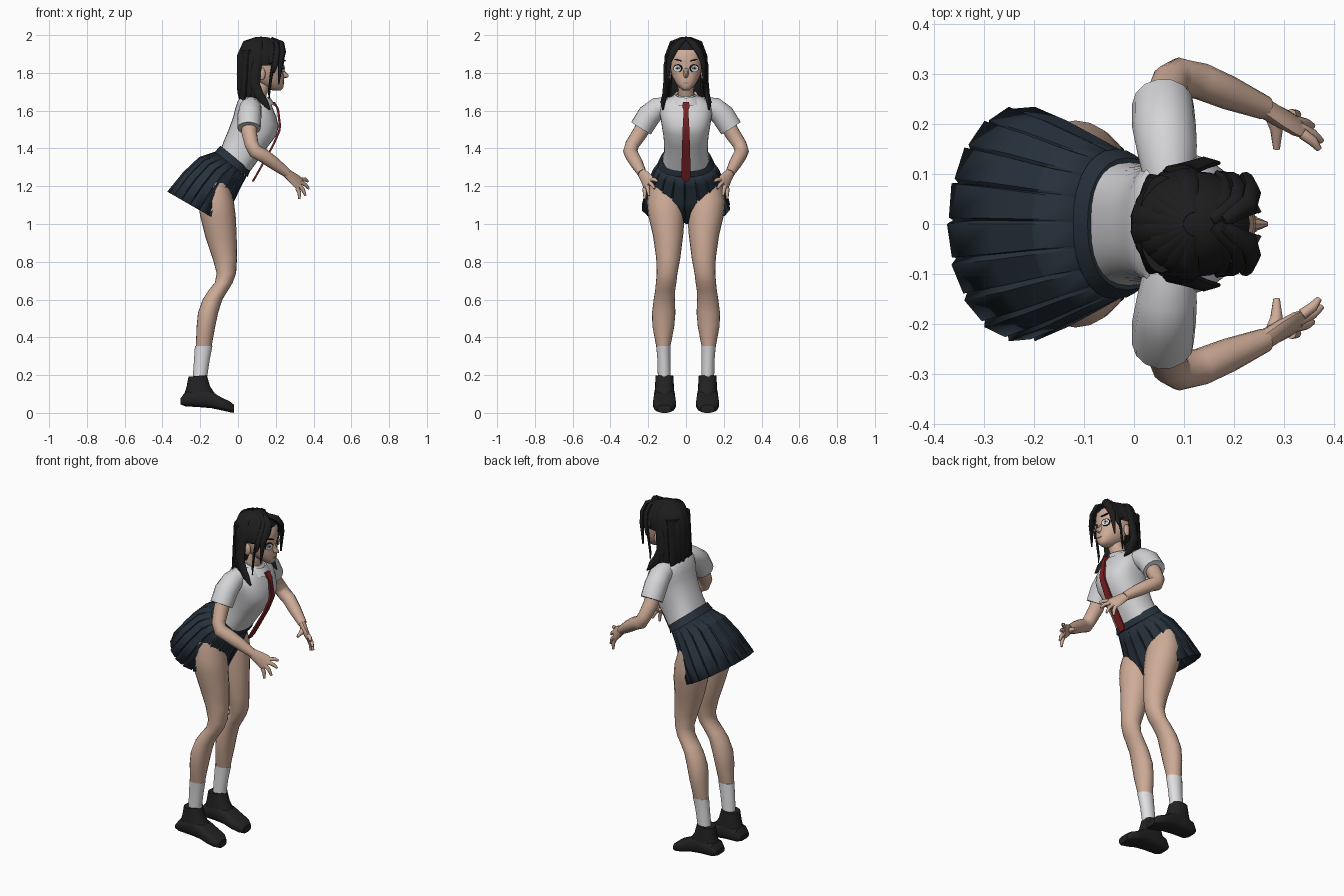
import bpy, bmesh, math
from mathutils import Vector as V, Matrix


def material(name, r, g, b):
    m = bpy.data.materials.new(name)
    m.diffuse_color = (r, g, b, 1)
    return m


SKIN = material("skin", .62, .41, .31)
SHIRT = material("shirt white", .66, .66, .68)
NAVY = material("navy cloth", .02, .031, .044)
HAIR = material("black hair", .012, .012, .013)
RED = material("tie red", .20, .014, .017)
SHOE = material("shoe black", .016, .016, .017)
WHITE = material("white", .75, .75, .77)
GREY = material("iris grey", .35, .37, .4)
LIP = material("lip", .36, .17, .13)


def finish(bm, name, mat, angle=35):
    bmesh.ops.recalc_face_normals(bm, faces=bm.faces)
    me = bpy.data.meshes.new(name)
    bm.to_mesh(me)
    bm.free()
    me.materials.append(mat)
    for p in me.polygons:
        p.use_smooth = True
    me.set_sharp_from_angle(angle=math.radians(angle))
    ob = bpy.data.objects.new(name, me)
    bpy.context.collection.objects.link(ob)
    return ob


def loft(name, rings, mat, caps=True, angle=35):
    bm = bmesh.new()
    rows = [[bm.verts.new(p) for p in r] for r in rings]
    n = len(rows[0])
    for a, b in zip(rows, rows[1:]):
        for i in range(n):
            bm.faces.new((a[i], a[(i + 1) % n], b[(i + 1) % n], b[i]))
    if caps:
        bm.faces.new(rows[0])
        bm.faces.new(rows[-1])
    return finish(bm, name, mat, angle)


def power(c, p):
    return math.copysign(abs(c) ** (2 / p), c)


def ring(xb, zb, xf, zf, w, y=0, p=2, n=20):
    """Closed section spanning two points of the side profile, half width w."""
    c, u = V(((xb + xf) / 2, y, (zb + zf) / 2)), V(((xf - xb) / 2, 0, (zf - zb) / 2))
    return [c + u * power(math.cos(a), p) + V((0, w * power(math.sin(a), p), 0))
            for a in (math.tau * i / n for i in range(n))]


def tube(name, path, sizes, mat, out=None, n=10):
    """Tapered limb; sizes are (width, thickness); out(point) gives the thickness direction."""
    pts, rings = [V(p) for p in path], []
    for i, p in enumerate(pts):
        t = (pts[min(i + 1, len(pts) - 1)] - pts[max(i - 1, 0)]).normalized()
        o = out(p) if out else V((1, 0.01, 0.3))
        w = t.cross(o).normalized()
        d = w.cross(t).normalized()
        rw, rd = sizes[i] if isinstance(sizes[i], tuple) else (sizes[i],) * 2
        rings.append([p + w * rw * math.cos(a) + d * rd * math.sin(a)
                      for a in (math.tau * k / n for k in range(n))])
    return loft(name, rings, mat, angle=50)


def ball(name, loc, size, mat, keep=None):
    bm = bmesh.new()
    bmesh.ops.create_uvsphere(bm, u_segments=24, v_segments=14, radius=1,
                              matrix=Matrix.Translation(loc) @ Matrix.Diagonal((*size, 1)))
    if keep:
        bmesh.ops.delete(bm, geom=[f for f in bm.faces if not keep(f.calc_center_median())], context='FACES')
    return finish(bm, name, mat, 50)


def plate(name, loc, normal, ry, rz, mat, tilt=0, sides=16):
    bm = bmesh.new()
    q = V(normal).to_track_quat('Z', 'Y').to_matrix().to_4x4()
    m = Matrix.Translation(loc) @ q @ Matrix.Rotation(tilt, 4, 'Z') @ Matrix.Diagonal((ry, rz, 1, 1))
    bmesh.ops.create_cone(bm, cap_ends=True, segments=sides, radius1=1, radius2=1, depth=.008, matrix=m)
    return finish(bm, name, mat)


# shirt body, leaning forward
loft("shirt_body", [ring(*r, p=2.5, n=28) for r in (
    (-.09, 1.40, .065, 1.28, .124), (-.075, 1.44, .105, 1.335, .116), (-.05, 1.5, .158, 1.41, .118),
    (-.035, 1.54, .205, 1.47, .126), (-.025, 1.57, .215, 1.52, .132), (-.015, 1.61, .202, 1.57, .14),
    (-.002, 1.65, .178, 1.63, .135), (.015, 1.675, .16, 1.66, .095), (.035, 1.69, .15, 1.675, .055))],
    SHIRT)
loft("collar", [ring(*r) for r in ((.012, 1.675, .198, 1.625, .088), (.035, 1.71, .172, 1.668, .06),
                                   (.045, 1.70, .165, 1.665, .05))], SHIRT, caps=False)

# tie following the chest, then hanging free
tie = ((.19, 1.645, .017), (.208, 1.615, .018), (.212, 1.605, .012), (.222, 1.52, .017), (.218, 1.49, .018),
       (.185, 1.415, .021), (.135, 1.325, .023), (.09, 1.245, .024), (.078, 1.225, .012))
loft("tie", [[V((x + dx, y, z)) for dx, y in ((-.006, -w), (.006, -w), (.006, w), (-.006, w))]
             for x, z, w in tie], RED)


# pleated skirt on a tilted axis
def pleats(xb, zb, xf, zf, w, depth, count=18):
    c, u, pts = V(((xb + xf) / 2, 0, (zb + zf) / 2)), V(((xf - xb) / 2, 0, (zf - zb) / 2)), []
    for k in range(count):
        for off, r in ((0, 1), (.84, 1 - depth * .3), (.9, 1 - depth)):
            a = math.tau * (k + off) / count
            pts.append(c + (u * math.cos(a) + V((0, w * math.sin(a), 0))) * r)
    return pts


skirt = loft("skirt", [pleats(*r) for r in (
    (-.115, 1.385, .045, 1.25, .147, .01), (-.205, 1.355, .015, 1.195, .178, .05),
    (-.29, 1.275, -.025, 1.11, .21, .07), (-.374, 1.172, -.075, 1.0, .238, .08))], NAVY, caps=False, angle=20)
solid = skirt.modifiers.new("thickness", 'SOLIDIFY')
solid.thickness = .005
loft("waistband", [ring(*r, p=2.2, n=28) for r in (
    (-.093, 1.415, .066, 1.285, .132), (-.122, 1.382, .05, 1.248, .15))], NAVY)
loft("shorts", [ring(*r) for r in ((-.15, 1.32, .01, 1.22, .14), (-.22, 1.2, -.035, 1.13, .17),
                                   (-.19, 1.09, -.055, 1.07, .12), (-.15, 1.02, -.08, 1.01, .03))], NAVY)

# legs, socks and shoes
LEG = ((-.19, -.05, 1.22, .085, .105), (-.212, -.022, 1.12, .1, .107), (-.2, -.012, 1.04, .096, .103),
       (-.175, -.007, .94, .08, .095), (-.135, -.005, .82, .064, .094), (-.113, -.01, .74, .055, .1),
       (-.122, -.028, .69, .054, .105), (-.155, -.052, .65, .053, .11), (-.187, -.083, .6, .056, .115),
       (-.212, -.105, .53, .062, .118), (-.219, -.12, .46, .058, .12), (-.222, -.135, .38, .043, .12),
       (-.224, -.14, .34, .035, .12))
SOCK = ((-.228, -.135, .355, .038, .12), (-.233, -.15, .28, .034, .117), (-.24, -.165, .18, .034, .115))
for s, side in ((-1, "right"), (1, "left")):
    loft(side + "_leg", [ring(b, z, f, z, w, s * y) for b, f, z, w, y in LEG], SKIN)
    loft(side + "_sock", [ring(b, z, f, z, w, s * y) for b, f, z, w, y in SOCK], WHITE)
    loft(side + "_shoe_ankle", [ring(*r, s * .114, 2.5) for r in (
        (-.262, .192, -.165, .2, .047), (-.272, .14, -.148, .14, .05), (-.292, .075, -.1, .07, .055))], SHOE)
    loft(side + "_shoe_foot", [ring(x, a, x, b, w, s * .114, 3) for x, a, b, w in (
        (-.305, .045, .075, .042), (-.28, .035, .11, .055), (-.2, .03, .135, .056), (-.14, .025, .115, .058),
        (-.09, .014, .082, .062), (-.045, .004, .062, .056), (-.02, .0, .042, .036))], SHOE)

# arms and hands
FAN = V((-.36, .6, -.72))
for s, side in ((-1, "right"), (1, "left")):
    def sy(*pts):
        return [(x, y * s, z) for x, y, z in pts]
    tube(side + "_sleeve", sy((.072, .08, 1.625), (.066, .15, 1.612), (.06, .195, 1.575), (.058, .238, 1.507)),
         [.05, .06, .064, .062], SHIRT, n=14)
    tube(side + "_arm", sy((.06, .2, 1.56), (.06, .245, 1.48), (.072, .285, 1.42), (.09, .295, 1.385),
                           (.135, .285, 1.362), (.19, .262, 1.322), (.262, .232, 1.268)),
         [.042, .041, .037, .038, .037, .034, .024], SKIN, n=14)
    fan = V((FAN.x, FAN.y * s, FAN.z))

    def palm_side(p, s=s, fan=fan):
        return fan.cross(V((.06, -.035 * s, -.055)))
    tube(side + "_palm", sy((.255, .235, 1.272), (.285, .217, 1.247), (.312, .203, 1.225), (.332, .194, 1.208)),
         [(.025, .02), (.034, .018), (.041, .015), (.038, .011)], SKIN, palm_side)
    for i, tip in enumerate(sy((.37, .15, 1.225), (.375, .166, 1.187), (.357, .196, 1.15), (.325, .218, 1.133))):
        base = V((.325, .2 * s, 1.213)) + fan * (-.032 + .021 * i)
        mid = (base + V(tip)) / 2 + V((.005, 0, .004))
        tube(side + "_finger", [base, mid, tip], [.0115, .0105, .006], SKIN, n=8)
    tube(side + "_thumb", sy((.275, .222, 1.25), (.285, .187, 1.238), (.285, .15, 1.228)),
         [.017, .013, .007], SKIN, n=8)

# neck and head
tube("neck", [(.085, 0, 1.63), (.11, 0, 1.69), (.14, 0, 1.77)], [.046, .042, .045], SKIN, n=14)
HEAD = ((1.708, .18, .228, .018), (1.722, .15, .24, .034), (1.745, .105, .243, .055), (1.78, .06, .243, .074),
        (1.82, .035, .239, .084), (1.86, .028, .244, .088), (1.91, .035, .24, .085), (1.96, .07, .2, .055))
loft("head", [ring(b, z, f, z, w, p=2.3) for z, b, f, w in HEAD], SKIN, angle=60)
loft("nose", [ring(x, a, x, b, w, n=8) for x, a, b, w in (
    (.232, 1.77, 1.84, .017), (.25, 1.772, 1.808, .012), (.268, 1.778, 1.79, .004))], SKIN)
plate("mouth", (.241, 0, 1.747), (1, 0, -.1), .016, .003, LIP)
for s, side in ((-1, "right"), (1, "left")):
    ball(side + "_ear", (.125, s * .09, 1.795), (.02, .012, .034), SKIN)
    nrm = V((1, .5 * s, 0)).normalized()
    for part, r, d, mat in (("lash", .025, 0, HAIR), ("eye_white", .021, .002, WHITE),
                            ("iris", .012, .004, GREY), ("pupil", .005, .006, HAIR)):
        lift = V((0, 0, -.003 if part == "eye_white" else 0))
        plate(side + "_" + part, V((.233, .043 * s, 1.825)) + nrm * d + lift, nrm, r, r * .85, mat)
    plate(side + "_eyebrow", V((.241, .043 * s, 1.868)), nrm, .024, .0035, HAIR, tilt=.25 * s, sides=8)

# hair: skull cap, back mass and overlapping locks
ball("hair_cap", (.122, 0, 1.868), (.122, .106, .124), HAIR,
     lambda c: c.z > 1.93 or c.x < .12 or (c.x < .17 and c.z > 1.84))
loft("hair_back", [ring(*r) for r in ((.01, 1.92, .1, 1.92, .098), (.005, 1.8, .085, 1.8, .098),
                                      (.005, 1.7, .07, 1.7, .1), (.012, 1.655, .05, 1.66, .1))], HAIR)


def outward(p):
    return V((p.x - .122, p.y, max(p.z - 1.87, 0) + .002))


for k in range(10):
    a = math.radians(103 + k * 154 / 9)
    c, q = math.cos(a), math.sin(a)
    low = 1.635 + .018 * (k % 3)
    tube("hair_lock", [(.122 + .02 * c, .02 * q, 1.982), (.122 + .085 * c, .075 * q, 1.958),
                       (.122 + .115 * c, .1 * q, 1.89), (.118 + .112 * c, .1 * q, 1.79),
                       (.11 + .103 * c, .107 * q, 1.7), (.105 + .095 * c, .112 * q, low)],
         [(.012, .01), (.027, .014), (.033, .014), (.03, .014), (.027, .012), (.008, .004)], HAIR, outward, 8)
for s in (-1, 1):
    # front fringe parted in the middle, then long strands over the shoulders
    for x, y, z in ((.215, .096, 1.74), (.19, .1, 1.80), (.165, .105, 1.85)):
        tube("fringe_lock", [(x - .035, .006 * s, 1.982), (x + .015, .038 * s, 1.957), (x + .022, .068 * s, 1.915),
                             (x + .012, .09 * s, 1.86), (x, y * s, z)],
             [(.012, .008), (.022, .014), (.022, .014), (.017, .012), (.004, .004)], HAIR, outward, 8)
    tube("shoulder_lock", [(.11, .085 * s, 1.93), (.1, .105 * s, 1.84), (.085, .106 * s, 1.75),
                           (.11, .112 * s, 1.685), (.14, .122 * s, 1.645), (.17, .122 * s, 1.605)],
         [(.02, .012), (.026, .014), (.028, .014), (.026, .014), (.02, .013), (.004, .004)], HAIR,
         lambda p, s=s: V((0, s, 0)), 8)
    tube("side_strand", [(.2, .07 * s, 1.93), (.19, .095 * s, 1.86), (.175, .1 * s, 1.78), (.165, .098 * s, 1.7),
                         (.165, .1 * s, 1.66)],
         [(.012, .008), (.01, .008), (.008, .007), (.007, .006), (.002, .002)], HAIR,
         lambda p, s=s: V((0, s, 0)), 6)
